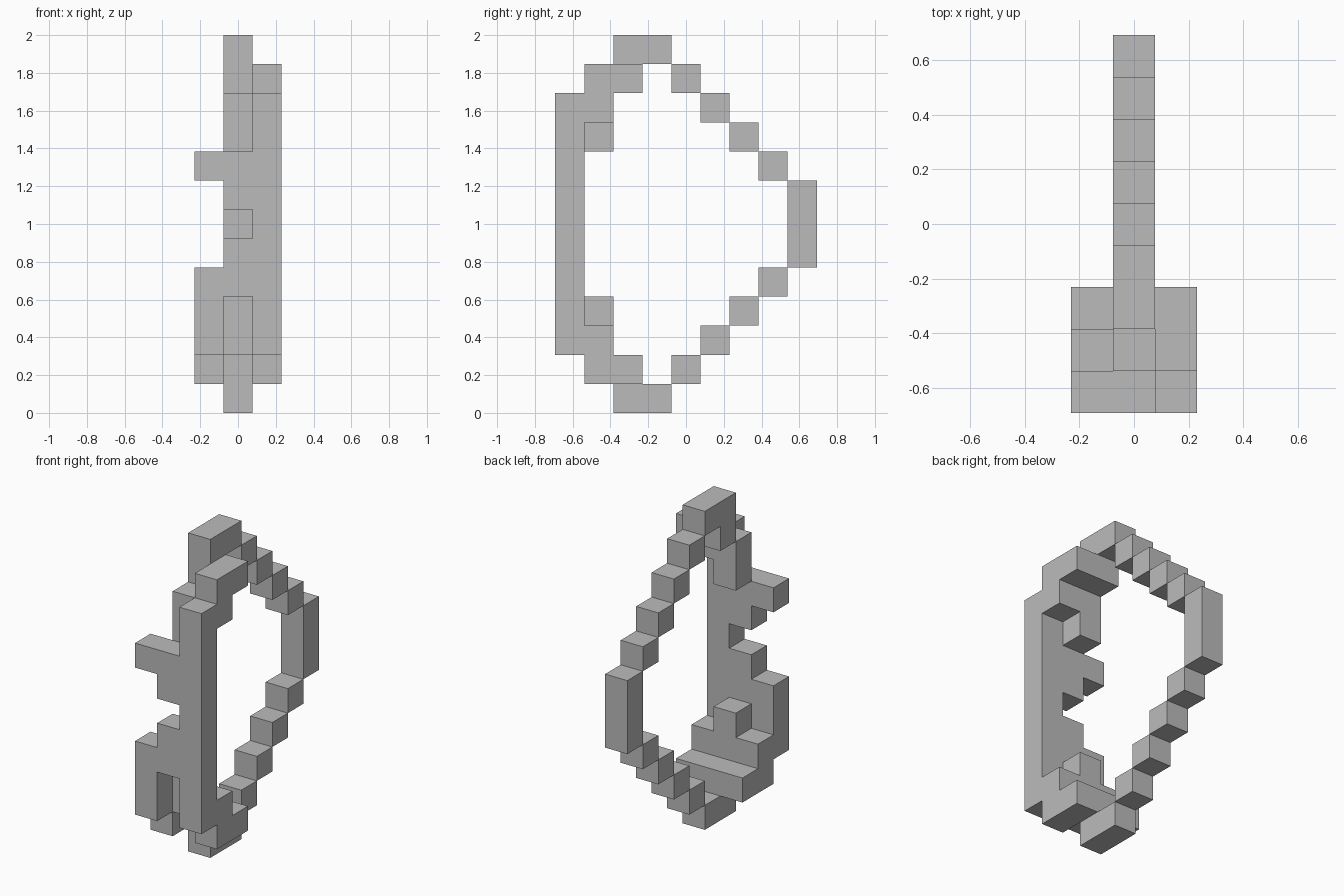
import bpy, bmesh
from mathutils import Vector

if "Cube" in bpy.data.objects:
    bpy.data.objects.remove(bpy.data.objects["Cube"], do_unlink=True)

UNIT = 2 / 13
ORIGIN = Vector((-1.5, -4.5, 0))   # grid corner, in blocks
TOP = 12                           # highest block layer

grey = bpy.data.materials.new("plain grey")
grey.use_nodes = True
grey.diffuse_color = (0.5, 0.5, 0.5, 1)
grey.node_tree.nodes["Principled BSDF"].inputs["Base Color"].default_value = (0.5, 0.5, 0.5, 1)


def block(x, y, z):
    """Grid cells of a box given by inclusive (first, last) ranges."""
    return {(i, j, k) for i in range(x[0], x[1] + 1)
            for j in range(y[0], y[1] + 1) for k in range(z[0], z[1] + 1)}


def mirror(cells):
    """Cells plus their copy flipped top to bottom."""
    return cells | {(i, j, TOP - k) for i, j, k in cells}


def build(name, cells, solid):
    """Outer skin of the cells, with flat areas joined."""
    bm = bmesh.new()
    for cell in cells:
        centre = Vector(cell) + Vector((0.5, 0.5, 0.5)) + ORIGIN
        for axis in range(3):
            for side in (-1, 1):
                neighbour = list(cell)
                neighbour[axis] += side
                if tuple(neighbour) in solid:
                    continue
                n, u = Vector(), Vector()
                n[axis], u[(axis + 1) % 3] = side / 2, 0.5
                v = n.cross(u) * 2
                corners = (-u - v, u - v, u + v, v - u)
                bm.faces.new([bm.verts.new((centre + n + c) * UNIT) for c in corners])
    bmesh.ops.remove_doubles(bm, verts=bm.verts[:], dist=0.001)
    bmesh.ops.dissolve_limit(bm, angle_limit=0.01, verts=bm.verts[:], edges=bm.edges[:])
    mesh = bpy.data.meshes.new(name)
    bm.to_mesh(mesh)
    bm.free()
    mesh.materials.append(grey)
    bpy.context.collection.objects.link(bpy.data.objects.new(name, mesh))


# Left rail: tall upright with a stepped hook at each end
left_rail = block((2, 2), (0, 0), (2, 10))
left_rail |= mirror(block((2, 2), (1, 1), (10, 11)) | block((2, 2), (2, 2), (11, 11)))

# Middle: end tips, stepped limbs and two grip pieces with a gap between
middle = mirror(block((1, 1), (2, 3), (12, 12)) | block((1, 1), (2, 2), (11, 11))
                | block((1, 1), (1, 1), (9, 10)) | block((1, 1), (0, 0), (7, 8)))

# Right rail: short arm above, lower guard with its stepped foot
right_rail = (block((0, 0), (0, 0), (8, 8)) | block((0, 0), (0, 0), (2, 4))
              | block((0, 0), (1, 1), (1, 2)) | block((0, 0), (2, 2), (1, 1)))

# Cord: diagonal steps drawn back to a short upright
cord = block((1, 1), (8, 8), (5, 7))
for step in range(4):
    cord |= mirror({(1, 4 + step, 11 - step)})

parts = {"left_rail": left_rail, "middle_limbs": middle,
         "right_rail": right_rail, "cord": cord}
everything = set().union(*parts.values())
for part_name, part_cells in parts.items():
    build(part_name, part_cells, everything)
